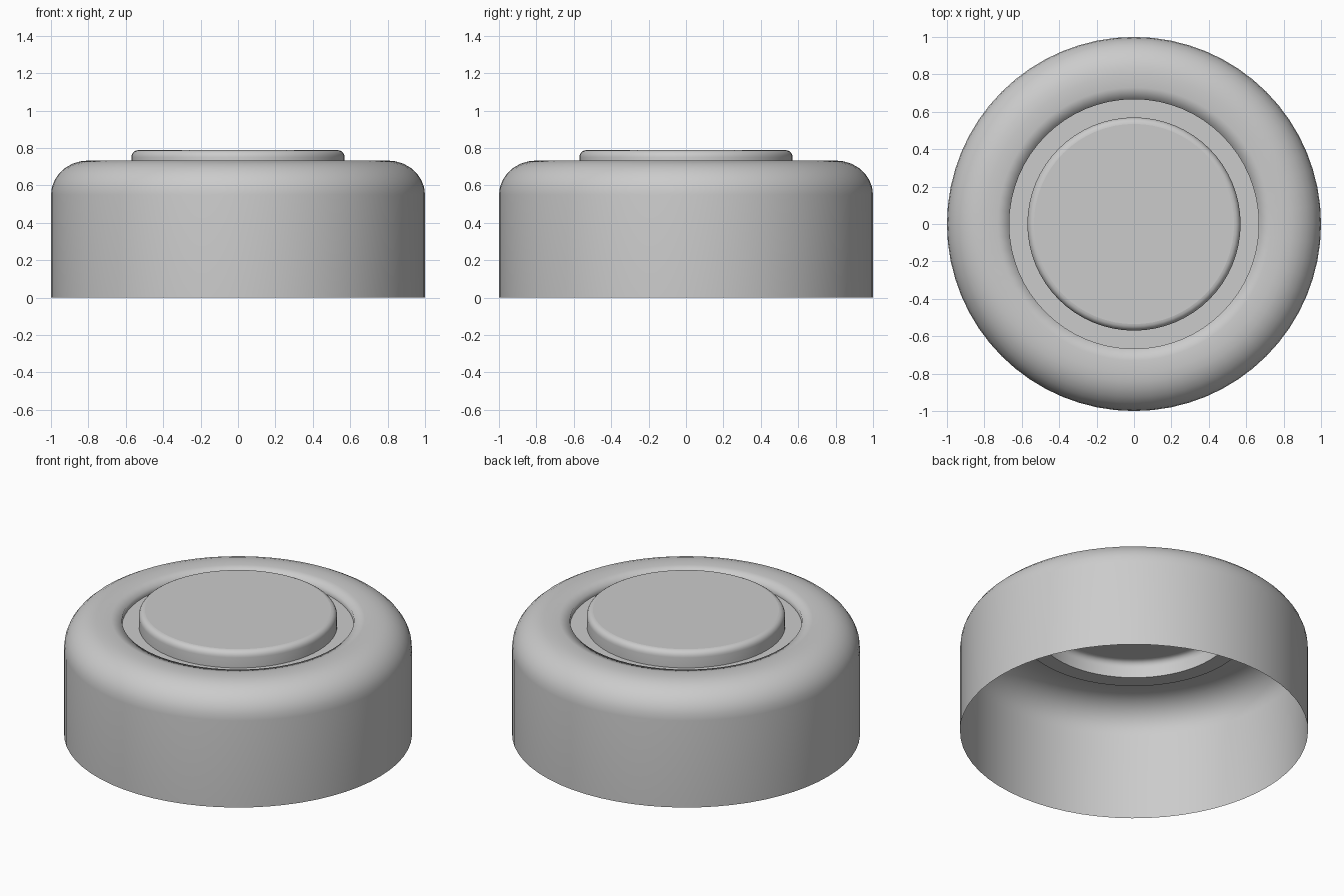
import bpy
import bmesh
from math import cos, sin, pi, tau

if "Cube" in bpy.data.objects:
    bpy.data.objects.remove(bpy.data.objects["Cube"], do_unlink=True)

SEGMENTS = 64

grey = bpy.data.materials.new("light grey")
grey.use_nodes = True
grey.diffuse_color = (0.6, 0.6, 0.6, 1)
grey.node_tree.nodes["Principled BSDF"].inputs["Base Color"].default_value = (0.6, 0.6, 0.6, 1)


def arc(cr, cz, rr, rz, start, end, steps):
    """Elliptical arc of (radius, height) points."""
    angles = [start + (end - start) * i / steps for i in range(steps + 1)]
    return [(cr + rr * cos(a), cz + rz * sin(a)) for a in angles]


def lathe(name, profile, cap=False, smooth=True):
    """Revolve an outside-to-inside profile about z as a thin open surface."""
    bm = bmesh.new()
    rings = [[bm.verts.new((r * cos(tau * i / SEGMENTS), r * sin(tau * i / SEGMENTS), z))
              for i in range(SEGMENTS)] for r, z in profile]
    for low, high in zip(rings, rings[1:]):
        for i in range(SEGMENTS):
            j = (i + 1) % SEGMENTS
            bm.faces.new((low[i], low[j], high[j], high[i]))
    for face in bm.faces:
        face.smooth = smooth
    if cap:
        bm.faces.new(rings[-1])
    mesh = bpy.data.meshes.new(name)
    bm.to_mesh(mesh)
    bm.free()
    mesh.materials.append(grey)
    obj = bpy.data.objects.new(name, mesh)
    bpy.context.collection.objects.link(obj)
    return obj


# Hollow housing: straight wall, rounded shoulder, softly dished rim, recess wall
shoulder = arc(0.8, 0.55, 0.2, 0.183, 0, pi / 2, 7)
housing = [(1, 0)] + shoulder + [(0.73, 0.733), (0.667, 0.72), (0.667, 0.685)]
lathe("housing", housing)

# Flat floor of the recess around the button
lathe("recess_floor", [(0.667, 0.685), (0.57, 0.685)], smooth=False)

# Raised hollow button with a rounded top edge
button_edge = arc(0.535, 0.75, 0.035, 0.038, 0, pi / 2, 5)
lathe("button", [(0.57, 0.685)] + button_edge, cap=True)
